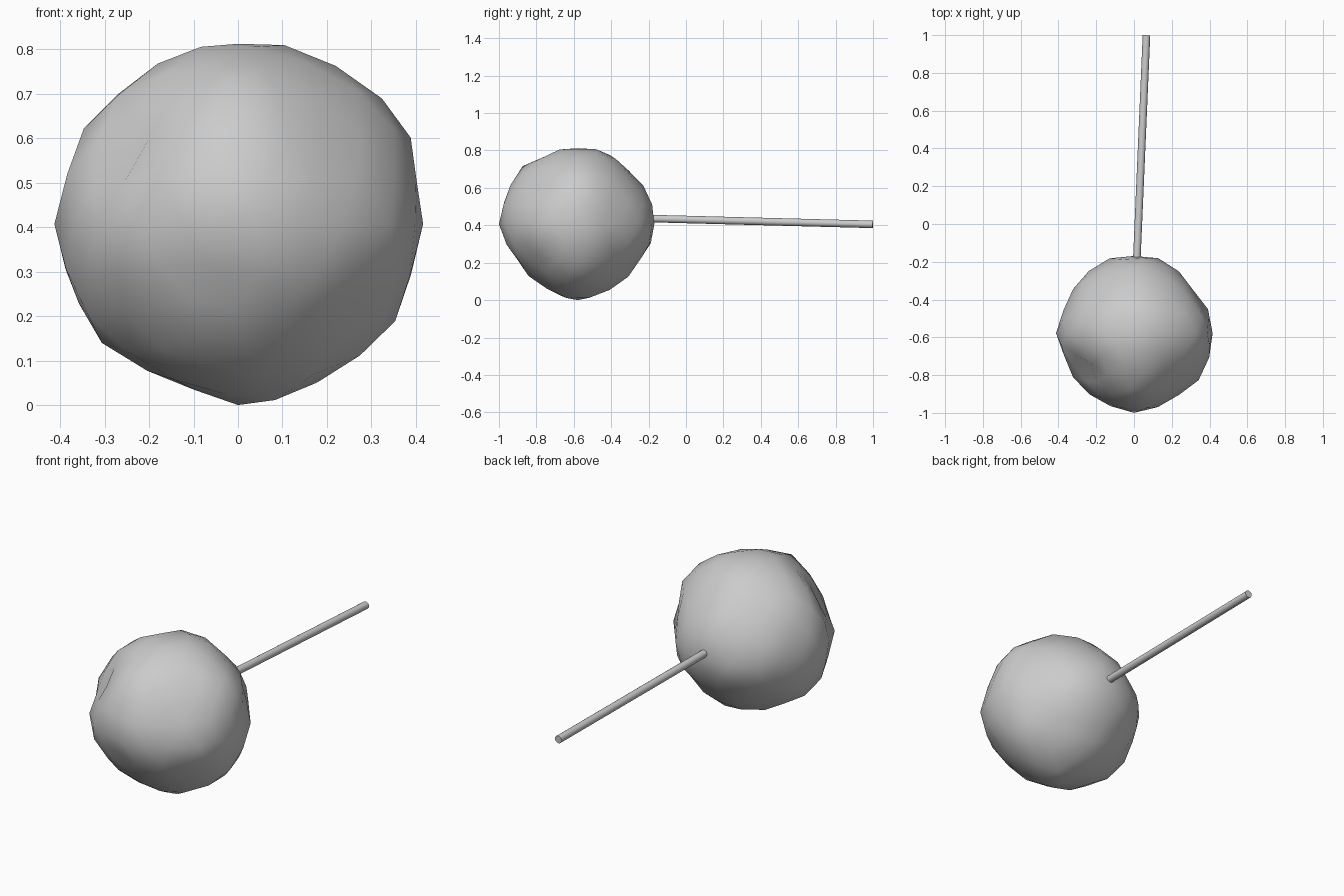
import bpy, bmesh, math, random
from mathutils import Vector

if "Cube" in bpy.data.objects:
    bpy.data.objects.remove(bpy.data.objects["Cube"])

random.seed(4)
CENTRE = Vector((0, -0.578, 0.407))

# Outline of the ball in three planes: (degrees, radius)
FRONT = [(10, .416), (29, .44), (44, .43), (68, .424), (90, .408), (120, .401), (135, .412),
         (155, .40), (180, .42), (216, .406), (246, .387), (274, .407), (302, .402),
         (322, .415), (352, .42)]
SIDE = [(0, .422), (13, .415), (46, .40), (68, .42), (100, .409), (134, .425), (172, .427),
        (200, .396), (234, .379), (297, .39), (330, .378)]
TOP = [(11, .416), (33, .38), (58, .41), (78, .434), (104, .42), (141, .408), (160, .383),
       (183, .42), (196, .385), (233, .40), (270, .422), (303, .405), (328, .43)]
# Radius towards the corner directions
CORNERS = [((1, 1, 1), .40), ((1, 1, -1), .38), ((1, -1, 1), .395), ((1, -1, -1), .382),
           ((-1, 1, 1), .385), ((-1, 1, -1), .378), ((-1, -1, 1), .385), ((-1, -1, -1), .382)]
# Dents and bumps: direction, depth, angular width
LUMPS = [
    ((-0.28, -0.20, 0.16), -0.06, 0.22),
    ((-0.05, -0.38, -0.15), -0.025, 0.28),
    ((0.10, -0.40, -0.10), 0.012, 0.16),
    ((0.06, 0.42, -0.01), -0.04, 0.12),
]

anchors = [(Vector(d).normalized(), r) for d, r in CORNERS]
for outline, u, w in ((FRONT, (1, 0, 0), (0, 0, 1)), (SIDE, (0, 1, 0), (0, 0, 1)),
                      (TOP, (1, 0, 0), (0, 1, 0))):
    for deg, r in outline:
        t = math.radians(deg)
        anchors.append((Vector(u) * math.cos(t) + Vector(w) * math.sin(t), r))


def radius(d):
    """Blend the nearby outline radii, then add the lumps."""
    total, weight = 0.39 * 0.08, 0.08
    for a, r in anchors:
        k = math.exp(-(d.angle(a) / 0.2) ** 2)
        total += k * r
        weight += k
    r = total / weight
    for direction, depth, width in LUMPS:
        r += depth * math.exp(-(d.angle(Vector(direction)) / width) ** 2)
    return r + random.uniform(-0.006, 0.006)


# Lumpy ball
bm = bmesh.new()
bmesh.ops.create_icosphere(bm, subdivisions=3, radius=1)
for v in bm.verts:
    d = v.co.normalized()
    v.co = CENTRE + d * radius(d)
    v.co.z = max(v.co.z, 0)
    v.co.y = max(v.co.y, -1)
min(bm.verts, key=lambda v: v.co.z).co.z = 0
min(bm.verts, key=lambda v: v.co.y).co.y = -1
for f in bm.faces:
    f.smooth = True
mesh = bpy.data.meshes.new("lumpy_ball")
bm.to_mesh(mesh)
bm.free()
bpy.context.collection.objects.link(bpy.data.objects.new("lumpy_ball", mesh))

# Stick
start, end = Vector((0.010, -0.30, 0.439)), Vector((0.066, 0.999, 0.405))
axis = end - start
bpy.ops.mesh.primitive_cylinder_add(vertices=16, radius=0.02, depth=axis.length,
                                    location=(start + end) / 2)
stick = bpy.context.object
stick.name = "stick"
stick.rotation_euler = axis.to_track_quat('Z', 'Y').to_euler()
bpy.ops.object.shade_smooth_by_angle(angle=math.radians(40))
